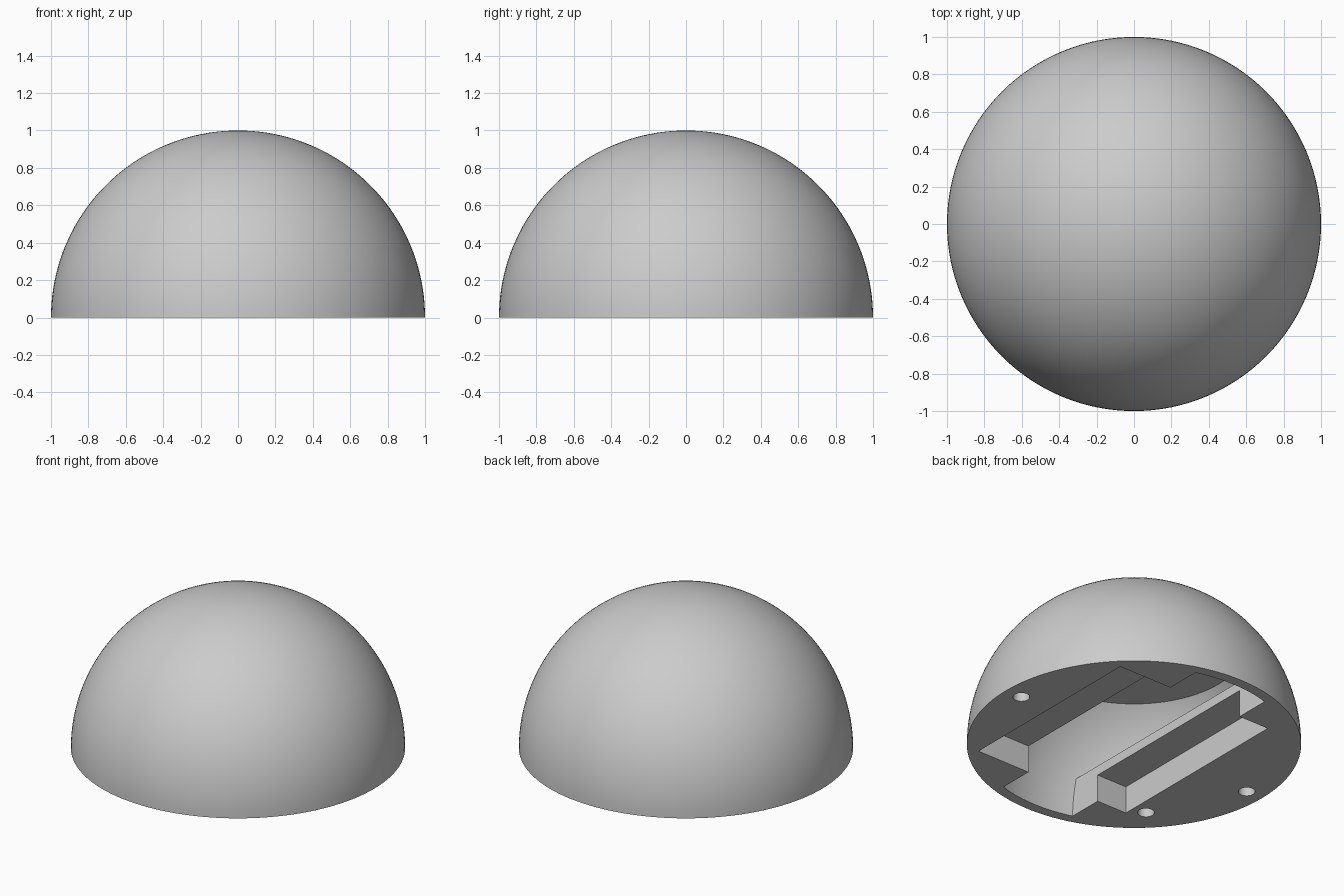
import bpy, bmesh
from math import sin, cos, asin, pi
from mathutils import Matrix

if "Cube" in bpy.data.objects:
    bpy.data.objects.remove(bpy.data.objects["Cube"])

SEGMENTS = 128
INNER_RADIUS = 0.933
CEILING = 0.66
LEDGE_TOP = 0.243
CHANNEL_HALF = 0.27

grey = bpy.data.materials.new("plain grey")
grey.use_nodes = True
grey.diffuse_color = (0.6, 0.6, 0.6, 1)
grey.node_tree.nodes["Principled BSDF"].inputs["Base Color"].default_value = grey.diffuse_color


def finish(name, bm):
    bmesh.ops.recalc_face_normals(bm, faces=bm.faces)
    mesh = bpy.data.meshes.new(name)
    bm.to_mesh(mesh)
    bm.free()
    mesh.materials.append(grey)
    obj = bpy.data.objects.new(name, mesh)
    bpy.context.collection.objects.link(obj)
    return obj


def ball_zone(name, radius, low, high, rings):
    """Solid slice of a ball between two heights, capped flat."""
    bm = bmesh.new()
    a, b = asin(low / radius), asin(high / radius)
    angles = [a + (b - a) * i / rings for i in range(rings + 1)]
    verts = [bm.verts.new((radius * cos(t), 0, radius * sin(t))) for t in angles]
    edges = [bm.edges.new(pair) for pair in zip(verts, verts[1:])]
    bmesh.ops.spin(bm, geom=verts + edges, cent=(0, 0, 0), axis=(0, 0, 1),
                   angle=2 * pi, steps=SEGMENTS)
    bmesh.ops.remove_doubles(bm, verts=bm.verts, dist=1e-4)
    rim = [e for e in bm.edges if e.is_boundary]
    bmesh.ops.holes_fill(bm, edges=rim, sides=0)
    return finish(name, bm)


def box(name, low, high):
    bm = bmesh.new()
    bmesh.ops.create_cube(bm, size=1)
    for v in bm.verts:
        v.co = [lo if c < 0 else hi for c, lo, hi in zip(v.co, low, high)]
    return finish(name, bm)


def cylinder(name, x, y, radius, low, high):
    bm = bmesh.new()
    bmesh.ops.create_cone(bm, cap_ends=True, segments=32, radius1=radius, radius2=radius,
                          depth=high - low,
                          matrix=Matrix.Translation((x, y, (low + high) / 2)))
    return finish(name, bm)


def cut(target, cutter):
    """Subtract the cutter, then discard it."""
    cutter.hide_render = True
    mod = target.modifiers.new("cut", "BOOLEAN")
    mod.operation, mod.solver, mod.object = "DIFFERENCE", "EXACT", cutter
    bpy.context.view_layer.objects.active = target
    bpy.ops.object.modifier_apply(modifier=mod.name)
    bpy.data.objects.remove(cutter)


# Outer dome
dome = ball_zone("dome_shell", 1, 0, 1, 40)

# Hollow interior with a flat ceiling and a ledge on each side of the front-to-back channel
hollow = ball_zone("hollow_cutter", INNER_RADIUS, -0.1, CEILING, 32)
for side in (-1, 1):
    xs = sorted((side * CHANNEL_HALF, side * 1.2))
    cut(hollow, box("ledge", (xs[0], -1.2, -0.5), (xs[1], 1.2, LEDGE_TOP)))
cut(dome, hollow)

# Rectangular pocket in the underside, wider toward the left
cut(dome, box("pocket_cutter", (-0.49, -0.66, -0.2), (0.66, 0.66, 0.18)))

# Peg holes in the rim
for x, y in ((0.88, 0), (-0.88, 0), (-0.58, -0.58)):
    cut(dome, cylinder("peg_hole_cutter", x, y, 0.05, -0.1, 0.2))

# Smooth curves with crisp edges
bpy.ops.object.select_all(action="DESELECT")
dome.select_set(True)
bpy.context.view_layer.objects.active = dome
bpy.ops.object.shade_smooth_by_angle(angle=pi / 6)
